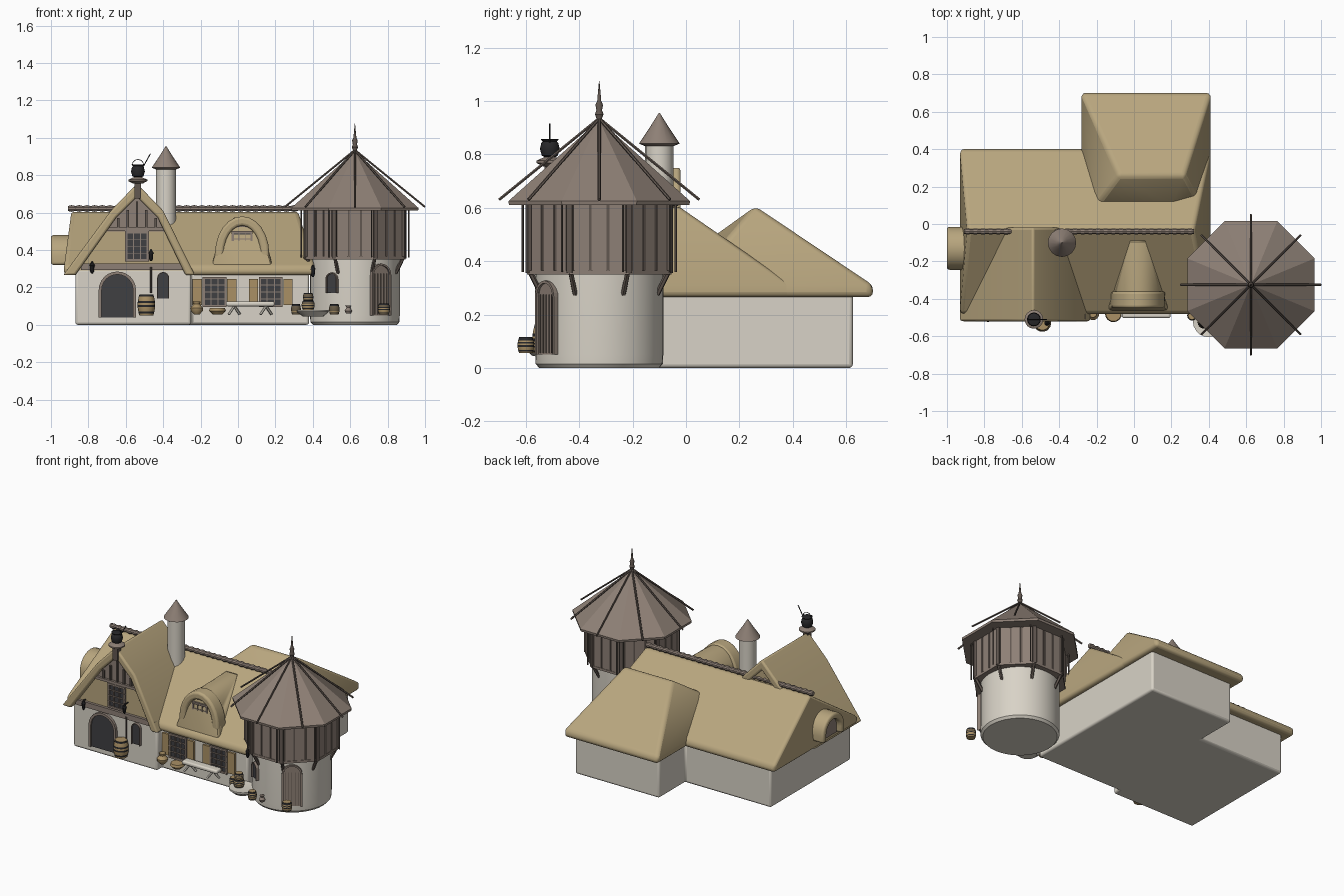
import bpy, bmesh, math
from math import sin, cos, pi, radians
from mathutils import Vector, Matrix

if "Cube" in bpy.data.objects:
    bpy.data.objects.remove(bpy.data.objects["Cube"])


def material(name, r, g, b):
    m = bpy.data.materials.new(name)
    m.use_nodes = True
    m.diffuse_color = (r, g, b, 1)
    bsdf = next(n for n in m.node_tree.nodes if n.type == "BSDF_PRINCIPLED")
    bsdf.inputs["Base Color"].default_value = (r, g, b, 1)
    return m


thatch = material("straw thatch", .48, .38, .21)
plaster = material("pale plaster", .69, .65, .57)
wood = material("grey brown wood", .27, .215, .18)
trim = material("dark wood trim", .12, .095, .08)
glass = material("charcoal glass", .05, .05, .055)
iron = material("black iron", .02, .02, .022)
oak = material("pale oak", .4, .28, .13)
smooth_parts = []


def finish(name, bm, mats, bevel=0, smooth=False):
    bmesh.ops.recalc_face_normals(bm, faces=bm.faces)
    mesh = bpy.data.meshes.new(name)
    bm.to_mesh(mesh)
    bm.free()
    ob = bpy.data.objects.new(name, mesh)
    bpy.context.collection.objects.link(ob)
    for m in mats if isinstance(mats, list) else [mats]:
        mesh.materials.append(m)
    if bevel:
        mod = ob.modifiers.new("soft edges", "BEVEL")
        mod.width, mod.segments, mod.limit_method = bevel, 3, "ANGLE"
    if smooth or bevel:
        smooth_parts.append(ob)
    return ob


def prism(name, pts, axis, a, b, mat, bevel=0):
    """Extrude a 2D outline along x, y or z from a to b."""
    place = {"x": lambda u, v, d: (d, u, v), "y": lambda u, v, d: (u, d, v),
             "z": lambda u, v, d: (u, v, d)}[axis]
    bm = bmesh.new()
    ends = [[bm.verts.new(place(u, v, d)) for u, v in pts] for d in (a, b)]
    for ring in ends:
        bm.faces.new(ring)
    for i in range(len(pts)):
        j = (i + 1) % len(pts)
        bm.faces.new((ends[0][i], ends[0][j], ends[1][j], ends[1][i]))
    return finish(name, bm, mat, bevel)


def hull(name, pts, mat, bevel=0):
    bm = bmesh.new()
    for p in pts:
        bm.verts.new(p)
    res = bmesh.ops.convex_hull(bm, input=bm.verts)
    bmesh.ops.delete(bm, geom=[v for v in bm.verts if not v.link_faces], context="VERTS")
    bmesh.ops.dissolve_limit(bm, angle_limit=.02, verts=bm.verts, edges=bm.edges)
    return finish(name, bm, mat, bevel)


def box(name, center, size, mat, bevel=0):
    bm = bmesh.new()
    bmesh.ops.create_cube(bm, size=1)
    bmesh.ops.scale(bm, vec=size, verts=bm.verts)
    bmesh.ops.translate(bm, vec=center, verts=bm.verts)
    return finish(name, bm, mat, bevel)


def lathe(name, profile, center, mats, sides=16, turn=0, smooth=True, rule=None):
    """Spin a (radius, height) profile; rule picks the material per band."""
    bm = bmesh.new()
    rings = [[bm.verts.new((r * cos(turn + 2 * pi * i / sides), r * sin(turn + 2 * pi * i / sides), z))
              for i in range(sides)] for r, z in profile]
    for k in range(len(rings) - 1):
        for i in range(sides):
            j = (i + 1) % sides
            f = bm.faces.new((rings[k][i], rings[k][j], rings[k + 1][j], rings[k + 1][i]))
            f.material_index = rule(k) if rule else 0
    bm.faces.new(rings[0])
    bm.faces.new(rings[-1])
    ob = finish(name, bm, mats, smooth=smooth)
    ob.location = center
    return ob


def rod(name, p, q, r, mat, sides=6):
    d = Vector(q) - Vector(p)
    ob = lathe(name, [(r, 0), (r, d.length)], p, mat, sides)
    ob.rotation_euler = d.to_track_quat("Z", "Y").to_euler()
    return ob


def arch(cx, z0, spring, half, rise, n=12):
    curve = [(cx - half * cos(pi * i / n), spring + rise * sin(pi * i / n)) for i in range(n + 1)]
    return [(cx - half, z0)] + curve + [(cx + half, z0)]


def window(name, x, z, w, h, y, cols=3, rows=4):
    box(name + "_glass", (x, y, z), (w, .012, h), glass)
    for i in range(cols + 1):
        t = .012 if i in (0, cols) else .005
        box(name + "_upright", (x - w / 2 + w * i / cols, y - .006, z), (t, .014, h), wood)
    for i in range(rows + 1):
        t = .012 if i in (0, rows) else .005
        box(name + "_bar", (x, y - .007, z - h / 2 + h * i / rows), (w + .012, .014, t), wood)


def arched_opening(name, x, z0, spring, half, y, fill):
    outer, inner = arch(x, z0, spring, half, half), arch(x, z0, spring, half * .84, half * .84)
    return [prism(name + "_frame", outer + inner[::-1], "y", y - .018, y + .02, wood),
            prism(name + "_panel", inner, "y", y - .008, y + .02, fill)]


def barrel(name, x, y, z, r, h):
    n = 10
    prof = [(r * (.8 + .2 * sin(pi * i / n)), h * i / n) for i in range(n + 1)]
    lathe(name, prof, (x, y, z), [oak, iron], 14, rule=lambda k: int(k in (1, 4, 6, 9) or k == 8 and h < .08))


# House walls
prism("house_walls", [(-.87, -.49), (-.25, -.49), (-.25, -.44), (.38, -.44), (.38, .625),
                      (-.24, .625), (-.24, .35), (-.87, .35)], "z", 0, .3, plaster, .014)


# Thatched roofs
def eave(x0, x1, y0, y1):
    return [(x, y, z) for x in (x0, x1) for y in (y0, y1) for z in (.265, .31)]


hull("main_roof", eave(-.93, .41, -.48, .4) + [(-.89, -.035, .61), (.32, -.035, .61)], thatch, .02)
hull("back_wing_roof", eave(-.28, .41, 0, .7) + [(-.08, .26, .605), (.27, .26, .605),
                                                 (-.2, .1, .49), (.2, .1, .49)], thatch, .02)
outer = [(-.935, .265), (-.68, .61), (-.54, .755), (-.4, .61), (-.23, .265)]
inner = [(-.87, .265), (-.65, .575), (-.54, .685), (-.43, .575), (-.28, .265)]
prism("gable_roof", outer + inner[::-1], "y", -.52, -.02, thatch, .012)
prism("gable_back_fill", inner, "y", -.46, -.03, thatch)

# Ridge roll with raised joints
roll = [(.018 if i % 2 else .013, .0205 * i) for i in range(61)]
lathe("ridge_roll", roll, (-.91, -.04, .622), wood, 10).rotation_euler = (0, pi / 2, 0)

# Gable front
prism("gable_panel", [(-.86, .29), (-.707, .5), (-.386, .5), (-.275, .29)], "y", -.49, -.45, thatch)
prism("gable_planks", [(-.707, .5), (-.65, .575), (-.54, .69), (-.43, .575), (-.386, .5)], "y", -.492, -.45, wood)
box("gable_beam", (-.55, -.495, .31), (.58, .025, .035), wood)
box("gable_upper_beam", (-.545, -.497, .51), (.32, .02, .018), wood)
for i in range(-2, 3):
    top = .66 - .045 * abs(i)
    box("gable_batten", (-.54 + i * .05, -.497, (top + .51) / 2), (.012, .016, top - .51), trim)
window("gable_window", -.54, .42, .115, .15, -.497)
arched_opening("front_door", -.645, .04, .185, .1, -.49, glass)
arched_opening("narrow_window", -.4, .14, .25, .032, -.49, glass)

# Hall windows with shutters
for side, x in (("left", .175), ("right", -.125)):
    window(side + "_hall_window", x, .175, .115, .15, -.445)
    for s in (-1, 1):
        box(side + "_shutter", (x + s * .092, -.446, .175), (.05, .016, .14), oak)

# Eyebrow dormer
front = [(x, -.41, z) for x, z in arch(.022, .36, .38, .14, .19)]
hull("dormer_thatch", front + [(-.15, -.47, .28), (.195, -.47, .28), (-.02, -.08, .575), (.06, -.08, .575)], thatch, .015)
hood = arch(.022, .36, .38, .145, .2) + arch(.022, .36, .38, .098, .15)[::-1]
prism("dormer_hood", hood, "y", -.45, -.36, thatch, .014)
prism("dormer_panel", arch(.022, .36, .38, .1, .152), "y", -.42, -.4, wood)
window("dormer_window", .022, .44, .1, .11, -.422, 3, 3)

# End hood on the left side of the roof
hood = arch(-.13, .32, .365, .115, .115) + arch(-.13, .32, .365, .075, .075)[::-1]
prism("end_hood", hood, "x", -1, -.88, thatch, .014)
prism("end_hood_panel", arch(-.13, .32, .365, .078, .078), "x", -.965, -.89, wood)

# Chimney
lathe("chimney", [(.053, .45), (.053, .84)], (-.385, -.1, 0), plaster)
lathe("chimney_cap", [(.04, .825), (.076, .84), (.07, .85), (.03, .91), (.002, .955)], (-.385, -.1, 0), wood)

# Cauldron on the gable peak
pot = (-.535, -.51, 0)
box("cauldron_post", (-.535, -.51, .72), (.035, .04, .09), trim)
lathe("cauldron_stand", [(.025, .755), (.05, .768), (.05, .776), (.02, .79)], pot, wood)
lathe("cauldron", [(.012, .785), (.03, .795), (.037, .82), (.032, .842), (.026, .848), (.034, .856), (.03, .858)], pot, iron)
grip = [(-.535 - .03 * cos(pi * i / 6), -.51, .856 + .028 * sin(pi * i / 6)) for i in range(7)]
for p, q in zip(grip, grip[1:]):
    rod("cauldron_handle", p, q, .002, iron)
rod("ladle", (-.51, -.51, .84), (-.468, -.51, .915), .003, iron)

# Tower
TX, TY = .625, -.325
tower = (TX, TY, 0)
lathe("tower_wall", [(.225, 0), (.238, .015), (.24, .05), (.24, .36)], tower, plaster, 40)
lathe("tower_upper_floor", [(.292, .35), (.292, .365)], tower, wood, 8, pi / 8, False)
lathe("tower_upper_wall", [(.283, .36), (.283, .615)], tower, wood, 8, pi / 8, False)
lathe("tower_roof", [(.366, .61), (.368, .625), (.004, .925)], tower, wood, 8, pi / 8, False)
lathe("finial", [(.014, .9), (.011, .935), (.017, .95), (.011, .965), (.015, .985), (.008, 1), (.001, 1.075)],
      tower, trim, 10)


def around(ob, angle):
    ob.matrix_world = Matrix.Translation(tower) @ Matrix.Rotation(angle, 4, "Z")


for i in range(8):
    a = i * pi / 4
    c, s = cos(a), sin(a)
    rod("roof_pole", (TX, TY, .935), (TX + .375 * c, TY + .375 * s, .63), .006, trim)
    around(box("corner_post", (.285, 0, .485), (.018, .022, .26), trim), a + pi / 8)
    around(rod("hanging_pole", (0, 0, 0), (0, 0, .25), .004, trim), a)
    bpy.context.collection.objects[-1].location = (TX + .3 * cos(a + .3), TY + .3 * sin(a + .3), .36)
    for k in (-1, 0, 1):
        around(box("wall_plank", (.262, k * .066, .485), (.01, .05, .25), wood), a)
    for k in (-1, 1):
        around(box("plank_gap", (.262, k * .033, .485), (.005, .01, .25), trim), a)
    c, s = cos(a + pi / 8), sin(a + pi / 8)
    rod("tower_brace", (TX + .235 * c, TY + .235 * s, .275), (TX + .28 * c, TY + .28 * s, .36), .01, trim)

# Tower door and window
for ob in arched_opening("tower_door", 0, .05, .265, .062, -.233, wood):
    around(ob, radians(35))
for k in range(-2, 3):
    around(box("tower_door_board", (k * .019, -.242, .165), (.003, .006, .22), trim), radians(35))
for ob in arched_opening("tower_window", 0, .17, .245, .034, -.238, glass):
    around(ob, radians(-30))

# Lanterns
for x, y, z in ((-.78, -.51, .305), (-.465, -.53, .37), (.4, -.47, .285)):
    lathe("lantern", [(.004, -.03), (.01, -.02), (.012, .01), (.015, .012), (.003, .035)], (x, y, z), iron, 8)
    rod("lantern_arm", (x, y, z + .03), (x, y + .05, z + .03), .004, iron)
rod("staff", (-.465, -.51, .17), (-.465, -.51, .31), .006, trim)

# Barrels and jars
barrel("large_barrel", -.49, -.53, .05, .047, .112)
barrel("stacked_barrel_low", .375, -.525, .08, .035, .05)
barrel("stacked_barrel_top", .375, -.525, .125, .028, .045)
barrel("small_barrel_right", .31, -.49, .055, .026, .055)
barrel("small_barrel_middle", .515, -.585, .055, .028, .055)
barrel("small_barrel_left", .78, -.6, .055, .032, .06)
lathe("round_jar", [(.015, 0), (.032, .02), (.034, .035), (.016, .055), (.02, .07)], (-.22, -.48, .055), oak)
lathe("basket", [(.025, 0), (.045, .02), (.04, .035)], (-.11, -.48, .055), oak)
lathe("ewer", [(.012, 0), (.02, .015), (.01, .032), (.014, .042)], (.59, -.59, .06), wood)
lathe("tray", [(.055, 0), (.085, .025), (.085, .035), (.05, .03)], (.4, -.52, .045), plaster, 20)

# Bench
box("bench_seat", (.065, -.475, .112), (.26, .055, .026), plaster, .01)
for x in (-.02, .15):
    for s in (-1, 1):
        rod("bench_leg", (x, -.475, .1), (x + s * .03, -.475 + s * .02, .055), .007, plaster)

bpy.ops.object.select_all(action="DESELECT")
for ob in smooth_parts:
    ob.select_set(True)
bpy.context.view_layer.objects.active = smooth_parts[0]
bpy.ops.object.shade_smooth_by_angle(angle=radians(35))
